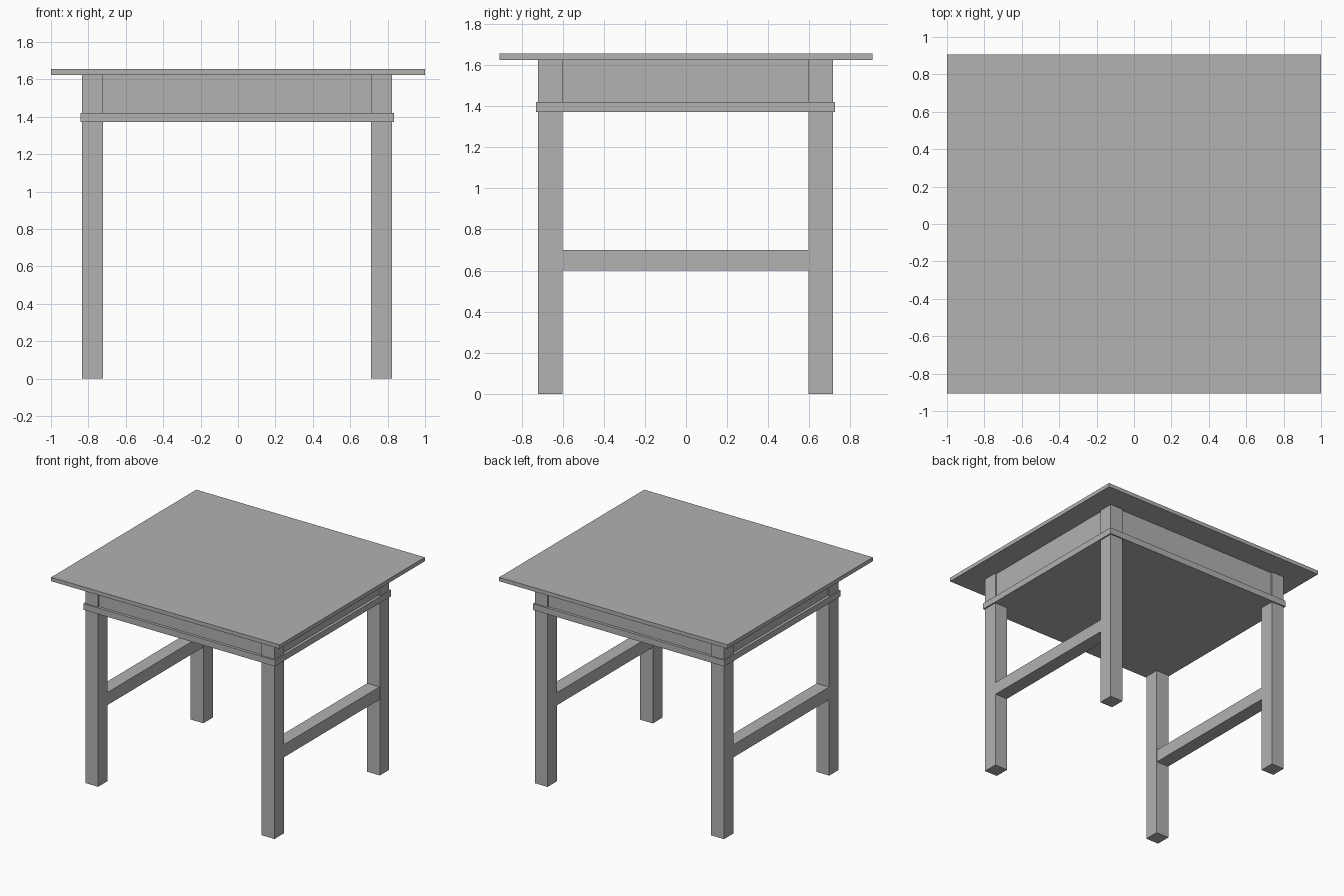
import bpy

cube = bpy.data.objects.get("Cube")
if cube:
    bpy.data.objects.remove(cube, do_unlink=True)

# Single grey finish
grey = bpy.data.materials.new("plain_grey")
grey.use_nodes = True
color = (0.445, 0.445, 0.445, 1.0)
grey.diffuse_color = color
grey.node_tree.nodes["Principled BSDF"].inputs["Base Color"].default_value = color


def box(name, low, high):
    """Axis-aligned box between two corners."""
    center = [(a + b) / 2 for a, b in zip(low, high)]
    size = [b - a for a, b in zip(low, high)]
    bpy.ops.mesh.primitive_cube_add(size=1, location=center)
    obj = bpy.context.object
    obj.name = name
    for v in obj.data.vertices:
        v.co = [c * s for c, s in zip(v.co, size)]
    obj.data.materials.append(grey)
    return obj


# The base sits very slightly off the centre of the top
CX, CY = -0.005, -0.002
LEG_X, LEG_Y = 0.828, 0.717      # outer leg faces
IN_X, IN_Y = 0.716, 0.599        # inner leg faces
BAND_LOW, BAND_HIGH, TOP_LOW, TOP_HIGH = 1.372, 1.421, 1.624, 1.655
INSET, LIP = 0.012, 0.01


def centred_box(name, half_x, half_y, low, high, cx=CX, cy=CY):
    return box(name, (cx - half_x, cy - half_y, low), (cx + half_x, cy + half_y, high))


# Table top, apron and the band below it
centred_box("table_top", 1.0, 0.907, TOP_LOW, TOP_HIGH, 0, 0)
centred_box("apron", LEG_X - INSET, LEG_Y - INSET, BAND_HIGH, TOP_LOW)
centred_box("apron_band", LEG_X + LIP, LEG_Y + LIP, BAND_LOW, BAND_HIGH)

# Legs and side stretchers
mid_x, mid_y = (LEG_X + IN_X) / 2, (LEG_Y + IN_Y) / 2
half_x, half_y = (LEG_X - IN_X) / 2, (LEG_Y - IN_Y) / 2
for side, sx in (("left", 1), ("right", -1)):
    x = CX + sx * mid_x
    for end, sy in (("front", -1), ("back", 1)):
        centred_box(f"{end}_{side}_leg", half_x, half_y, 0, TOP_LOW, x, CY + sy * mid_y)
    centred_box(f"{side}_stretcher", half_x - 0.002, IN_Y, 0.60, 0.70, x)
